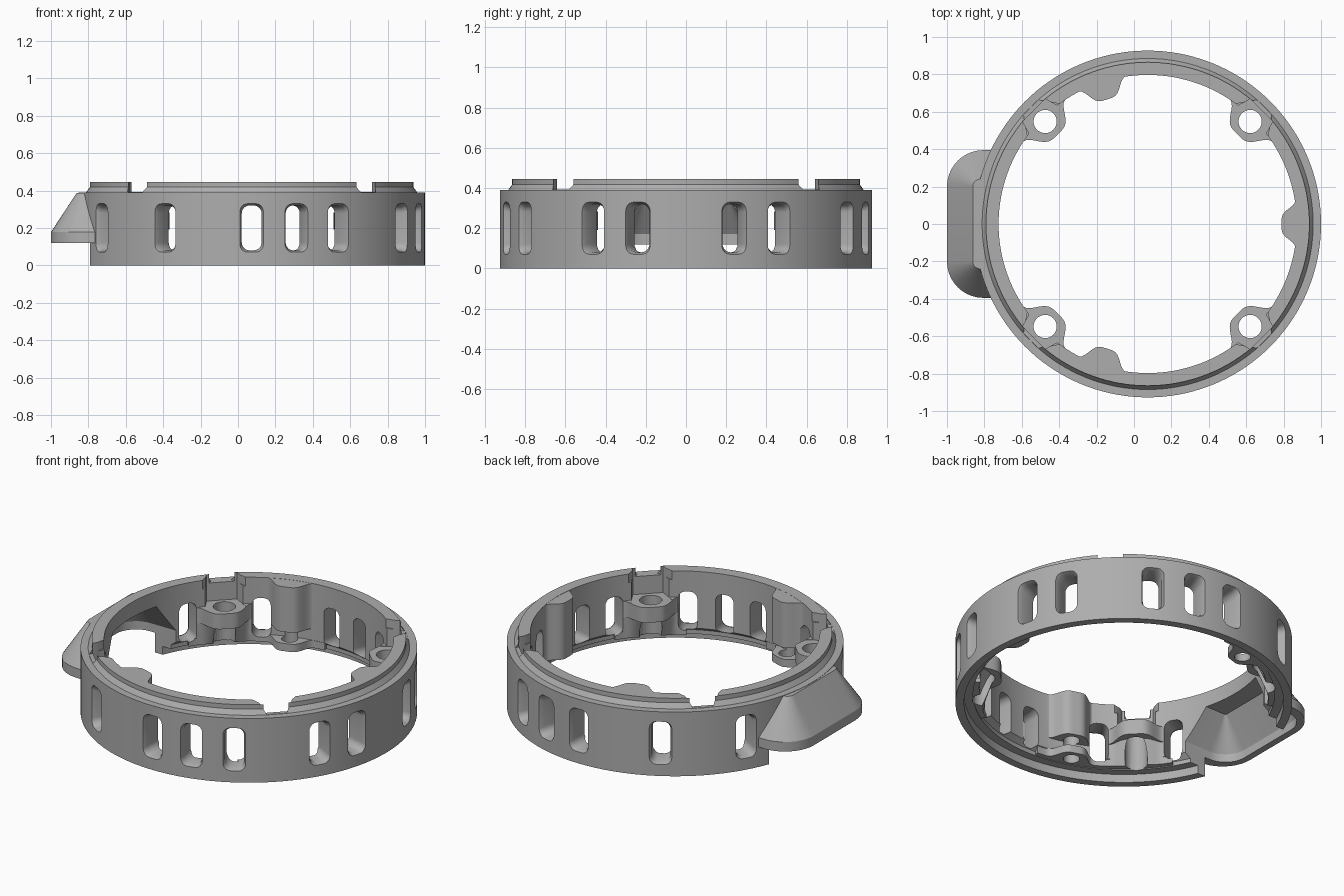
import bpy, bmesh
from math import cos, sin, pi, radians, sqrt, exp
from mathutils import Vector

if "Cube" in bpy.data.objects:
    bpy.data.objects.remove(bpy.data.objects["Cube"])

CX = 0.073            # ring axis
INNER = 0.797         # inner wall radius
TOP = 0.445

grey = bpy.data.materials.new("plain grey")
grey.use_nodes = True
colour = (0.42, 0.42, 0.42, 1)
grey.diffuse_color = colour
grey.node_tree.nodes["Principled BSDF"].inputs["Base Color"].default_value = colour


def loft(name, sections, closed=False):
    """Skin a row of equal-length closed outlines."""
    bm = bmesh.new()
    rows = [[bm.verts.new(p) for p in s] for s in sections]
    n = len(rows[0])
    pairs = list(zip(rows, rows[1:])) + ([(rows[-1], rows[0])] if closed else [])
    for a, b in pairs:
        for i in range(n):
            j = (i + 1) % n
            bm.faces.new((a[i], a[j], b[j], b[i]))
    if not closed:
        bm.faces.new(rows[0])
        bm.faces.new(rows[-1])
    bmesh.ops.recalc_face_normals(bm, faces=bm.faces)
    mesh = bpy.data.meshes.new(name)
    bm.to_mesh(mesh)
    bm.free()
    mesh.materials.append(grey)
    obj = bpy.data.objects.new(name, mesh)
    bpy.context.collection.objects.link(obj)
    return obj


def combine(body, tool, operation):
    """Apply a boolean and discard the tool."""
    mod = body.modifiers.new("combine", 'BOOLEAN')
    mod.operation = operation
    mod.solver = 'EXACT'
    mod.object = tool
    bpy.context.view_layer.objects.active = body
    bpy.ops.object.modifier_apply(modifier=mod.name)
    bpy.data.objects.remove(tool)


def polar(angle, r, t, z):
    """Point at radial distance r and tangential offset t."""
    a = radians(angle)
    return Vector((CX + r * cos(a) - t * sin(a), r * sin(a) + t * cos(a), z))


def bump(name, angle, width, levels):
    """Rounded swelling on the inner wall; levels hold (z, depth)."""
    ts = [0.2 * (i / 16 - 1) for i in range(33)]
    sections = []
    for z, depth in levels:
        s = [polar(angle, sqrt(INNER ** 2 - t * t) + 0.004
                   - depth * exp(-(t / width) ** 4), t, z) for t in ts]
        s += [polar(angle, 0.83, 0.2, z), polar(angle, 0.83, -0.2, z)]
        sections.append(s)
    return loft(name, sections)


def cylinder(name, angle, r, radius, z0, z1):
    ring = [(radius * cos(i * pi / 16), radius * sin(i * pi / 16)) for i in range(32)]
    return loft(name, [[polar(angle, r + u, v, z) for u, v in ring] for z in (z0, z1)])


def window(angle):
    """Rounded slot, flared at the outer surface."""
    sections = []
    for r, hw, hz in ((0.72, 0.053, 0.12), (0.9, 0.053, 0.12), (0.935, 0.067, 0.133)):
        c = 0.042
        s = []
        for k, (sx, sz) in enumerate(((1, 1), (-1, 1), (-1, -1), (1, -1))):
            for i in range(7):
                a = (k + i / 6) * pi / 2
                s.append(polar(angle, r, sx * (hw - c) + c * cos(a),
                               0.2 + sz * (hz - c) + c * sin(a)))
        sections.append(s)
    return loft("window_cutter", sections)


def notch(angle, z, r0, r1, w0, w1):
    plan = ((r0, -w0), (r0, w0), (r1, w1), (r1, -w1))
    return loft("notch_cutter", [[polar(angle, r, t, h) for r, t in plan] for h in (z, 0.6)])


def hood_outline(z, front, corner, back):
    """Plan outline of the side hood, with rounded outer corners."""
    s = [Vector((back, 0.2 + corner, z))]
    for i in range(11):
        a = pi / 2 + i * pi / 20
        s.append(Vector((front + corner + corner * cos(a), 0.2 + corner * sin(a), z)))
    return s + [Vector((p.x, -p.y, z)) for p in reversed(s)]


# Ring wall with stepped lip and stepped bottom recess
profile = [(0.927, 0), (0.927, 0.39), (0.885, 0.39), (0.865, 0.418), (0.865, TOP),
           (INNER, TOP), (INNER, 0.1), (0.83, 0.075), (0.83, 0.05), (0.88, 0.05), (0.88, 0)]
SEG = 144
body = loft("ring_housing", [[polar(360 * i / SEG, r, 0, z) for r, z in profile]
                             for i in range(SEG)], closed=True)

# Side hood
combine(body, loft("hood", [hood_outline(0.12, -1, 0.195, -0.75),
                            hood_outline(0.178, -1, 0.195, -0.75),
                            hood_outline(0.388, -0.862, 0.04, -0.75)]), 'UNION')

# Inner columns with low lugs, and the key column
for angle in (108, -108):
    combine(body, bump("column", angle, 0.095, [(0.17, 0.1), (0.444, 0.1)]), 'UNION')
    combine(body, bump("lug", angle, 0.095, [(0.053, 0.1), (0.1, 0.1)]), 'UNION')
combine(body, bump("key_column", 0, 0.09, [(0.103, 0.085), (0.444, 0.085)]), 'UNION')

# Screw bosses with tapered undersides
corners = (45, 135, -135, -45)
for angle in corners:
    combine(body, bump("boss", angle, 0.115,
                       [(0.055, 0.01), (0.19, 0.07), (0.191, 0.122), (0.285, 0.122)]), 'UNION')

# Hood cavity, open underneath
combine(body, loft("hood_cutter", [hood_outline(-0.1, -0.96, 0.135, -0.55),
                                   hood_outline(0.17, -0.96, 0.135, -0.55),
                                   hood_outline(0.352, -0.835, 0.01, -0.55)]), 'DIFFERENCE')

# Wall windows
for angle in (15, 30, 60, 75, 90, 120, 150):
    for side in (1, -1):
        combine(body, window(side * angle), 'DIFFERENCE')

# Lip notches and screw holes
for angle in corners:
    combine(body, notch(angle, 0.392, 0.6, 0.95, 0.25, 0.01), 'DIFFERENCE')
    combine(body, notch(angle, 0.283, 0.6, 0.86, 0.16, 0.085), 'DIFFERENCE')
    combine(body, cylinder("hole_cutter", angle, 0.775, 0.062, -0.1, 0.5), 'DIFFERENCE')
for angle in (108, -108):
    combine(body, cylinder("hole_cutter", angle, 0.77, 0.045, -0.1, 0.3), 'DIFFERENCE')

bpy.ops.object.select_all(action='DESELECT')
body.select_set(True)
bpy.context.view_layer.objects.active = body
bpy.ops.object.shade_smooth_by_angle(angle=radians(30))
